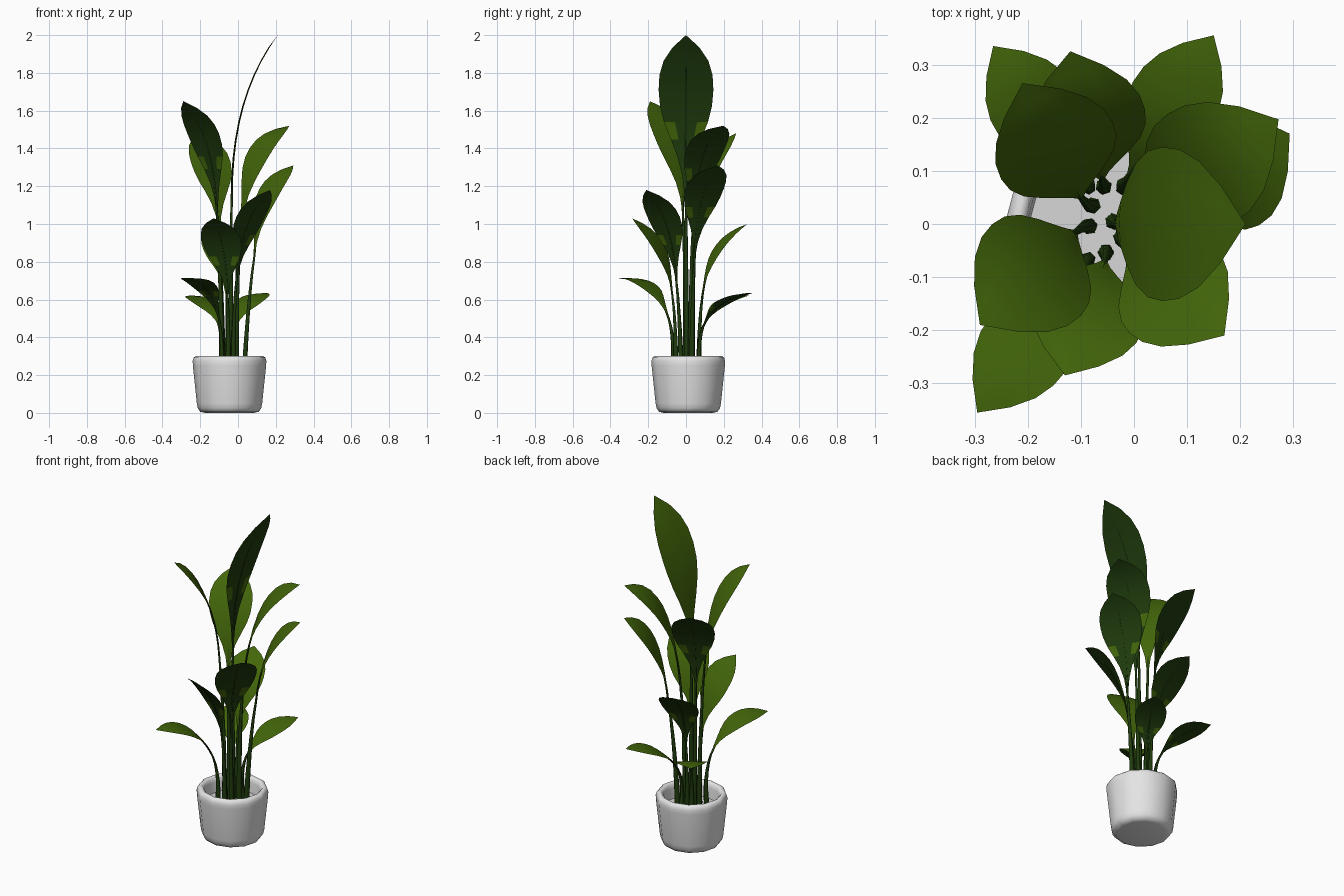
import bpy, bmesh, math
from mathutils import Vector

if "Cube" in bpy.data.objects:
    bpy.data.objects.remove(bpy.data.objects["Cube"], do_unlink=True)


def material(name, rgb):
    m = bpy.data.materials.new(name)
    m.use_nodes = True
    m.diffuse_color = (*rgb, 1)
    bsdf = next(n for n in m.node_tree.nodes if n.type == 'BSDF_PRINCIPLED')
    bsdf.inputs["Base Color"].default_value = (*rgb, 1)
    bsdf.inputs["Roughness"].default_value = 0.7
    return m


LEAF_TOP = material("leaf green", (0.056, 0.133, 0.003))
LEAF_UNDER = material("dark leaf green", (0.014, 0.044, 0.004))
STEM = material("stem green", (0.014, 0.044, 0.004))
POT = material("pot white", (0.78, 0.78, 0.78))
SOIL = material("soil pale grey", (0.68, 0.68, 0.68))

CENTRE = Vector((-0.045, 0.012, 0))
SOIL_Z = 0.21
SIDES = 12


def smooth(obj, degrees=40):
    bpy.ops.object.select_all(action='DESELECT')
    obj.select_set(True)
    bpy.context.view_layer.objects.active = obj
    bpy.ops.object.shade_smooth_by_angle(angle=math.radians(degrees))


def finish(bm, name, *mats, degrees=40):
    bmesh.ops.remove_doubles(bm, verts=bm.verts, dist=0.0001)
    mesh = bpy.data.meshes.new(name)
    bm.to_mesh(mesh)
    bm.free()
    obj = bpy.data.objects.new(name, mesh)
    bpy.context.collection.objects.link(obj)
    for m in mats:
        mesh.materials.append(m)
    smooth(obj, degrees)


def bezier(a, b, c, t):
    return a * (1 - t) ** 2 + b * 2 * t * (1 - t) + c * t * t


# Pot: rounded profile turned around its axis
profile = [(0, 0), (0.13, 0), (0.155, 0.006), (0.168, 0.025), (0.173, 0.05),
           (0.194, 0.25), (0.195, 0.275), (0.19, 0.292), (0.18, 0.3), (0.168, 0.3),
           (0.158, 0.29), (0.154, 0.27), (0.148, SOIL_Z - 0.02)]
bm = bmesh.new()
ring = [bm.verts.new((CENTRE.x + r, CENTRE.y, z)) for r, z in profile]
edges = [bm.edges.new(pair) for pair in zip(ring, ring[1:])]
bmesh.ops.spin(bm, geom=ring + edges, cent=CENTRE, axis=(0, 0, 1),
               angle=math.tau, steps=SIDES, use_merge=False)
bmesh.ops.remove_doubles(bm, verts=bm.verts, dist=0.0001)
bmesh.ops.recalc_face_normals(bm, faces=bm.faces)
finish(bm, "pot", POT, degrees=80)

# Soil surface
bm = bmesh.new()
bmesh.ops.create_circle(bm, cap_ends=True, segments=SIDES, radius=0.152)
bmesh.ops.translate(bm, verts=bm.verts, vec=CENTRE + Vector((0, 0, SOIL_Z)))
finish(bm, "soil", SOIL)

# Relative half width of a blade from its base to its tip
OUTLINE = [0.05, 0.13, 0.3, 0.55, 0.8, 0.95, 1, 0.97, 0.82, 0.5, 0]
ROWS = len(OUTLINE) - 1
COLUMNS = [-1, -0.5, 0, 0.5, 1]


def make_leaf(number, base, tip, half_width, lean, rise):
    base, tip = Vector(base), Vector(tip)
    bend = base + (tip - base) * lean
    bend.z = base.z + (tip.z - base.z) * rise
    out = Vector((tip.x - base.x, tip.y - base.y, 0)).normalized()
    side = Vector((0, 0, 1)).cross(out)

    # Blade: an upper and an under layer that meet at the edge
    bm = bmesh.new()
    midrib = []
    for layer, sign in enumerate((1, -1)):
        grid = []
        for i, w in enumerate(OUTLINE):
            t = i / ROWS
            p = bezier(base, bend, tip, t)
            tangent = ((bend - base) * (1 - t) + (tip - bend) * t).normalized()
            normal = tangent.cross(side)
            grid.append([bm.verts.new(p + side * s * w * half_width
                                      + normal * sign * 0.003 * (1 - abs(s)) * (w > 0))
                         for s in COLUMNS])
            if layer:
                midrib.append(p - normal * 0.002)
        for i in range(ROWS):
            for j in range(len(COLUMNS) - 1):
                quad = [grid[i][j], grid[i][j + 1], grid[i + 1][j + 1], grid[i + 1][j]]
                f = bm.faces.new(quad if layer else quad[::-1])
                # Light patches near the lower edges of the underside
                patch = i == 3 and j in (0, len(COLUMNS) - 2)
                f.material_index = 0 if patch else layer
    bmesh.ops.recalc_face_normals(bm, faces=bm.faces)
    finish(bm, f"leaf_{number}", LEAF_TOP, LEAF_UNDER)

    # Stem: rises from the soil and thins out into the midrib; low ones root further out
    root = CENTRE + (base - CENTRE) * (0.8 if base.z < 0.65 else 0.6)
    root.z = SOIL_Z - 0.01
    start = (bend - base).normalized()
    elbow = base - start * (base.z - root.z) * 0.5
    elbow.xy = elbow.xy.lerp(root.xy, 0.5)
    path = [(bezier(root, elbow, base, k / 6), 0.016 - 0.01 * k / 6) for k in range(6)]
    path += [(p, 0.006 - 0.0055 * k / ROWS) for k, p in enumerate(midrib[:-1])]
    curve = bpy.data.curves.new(f"stem_{number}", 'CURVE')
    curve.dimensions = '3D'
    curve.bevel_depth = 1
    curve.bevel_resolution = 1
    curve.use_fill_caps = True
    spline = curve.splines.new('POLY')
    spline.points.add(len(path) - 1)
    for point, (p, r) in zip(spline.points, path):
        point.co = (*p, 1)
        point.radius = r
    curve.materials.append(STEM)
    stem = bpy.data.objects.new(f"stem_{number}", curve)
    bpy.context.collection.objects.link(stem)
    bpy.ops.object.select_all(action='DESELECT')
    stem.select_set(True)
    bpy.context.view_layer.objects.active = stem
    bpy.ops.object.convert(target='MESH')
    smooth(bpy.context.view_layer.objects.active, 60)


# Leaves from the tallest to the lowest: base, tip, half width, lean, rise
LEAVES = [
    ((-0.035, 0, 1.15), (0.21, 0, 2.0), 0.145, 0, 0.62),
    ((-0.11, -0.015, 1.06), (-0.29, -0.19, 1.65), 0.12, 0.1, 0.72),
    ((0.015, 0.035, 0.98), (0.272, 0.197, 1.52), 0.12, 0.15, 0.88),
    ((-0.1, 0.05, 0.97), (-0.21, 0.265, 1.48), 0.118, 0.1, 0.72),
    ((0.085, 0.045, 0.83), (0.293, 0.17, 1.31), 0.118, 0.15, 0.8),
    ((-0.01, -0.05, 0.7), (0.17, -0.21, 1.18), 0.115, 0.15, 0.72),
    ((-0.055, -0.07, 0.62), (-0.13, -0.285, 1.03), 0.11, 0.15, 0.72),
    ((-0.06, 0.085, 0.62), (-0.12, 0.325, 1.0), 0.11, 0.15, 0.75),
    ((-0.1, -0.09, 0.5), (-0.295, -0.355, 0.71), 0.088, 0.3, 1.12),
    ((-0.1, 0.09, 0.46), (-0.265, 0.335, 0.62), 0.085, 0.3, 1.0),
    ((-0.01, 0.09, 0.46), (0.15, 0.355, 0.635), 0.085, 0.3, 0.92),
]
for n, spec in enumerate(LEAVES, 1):
    make_leaf(n, *spec)
